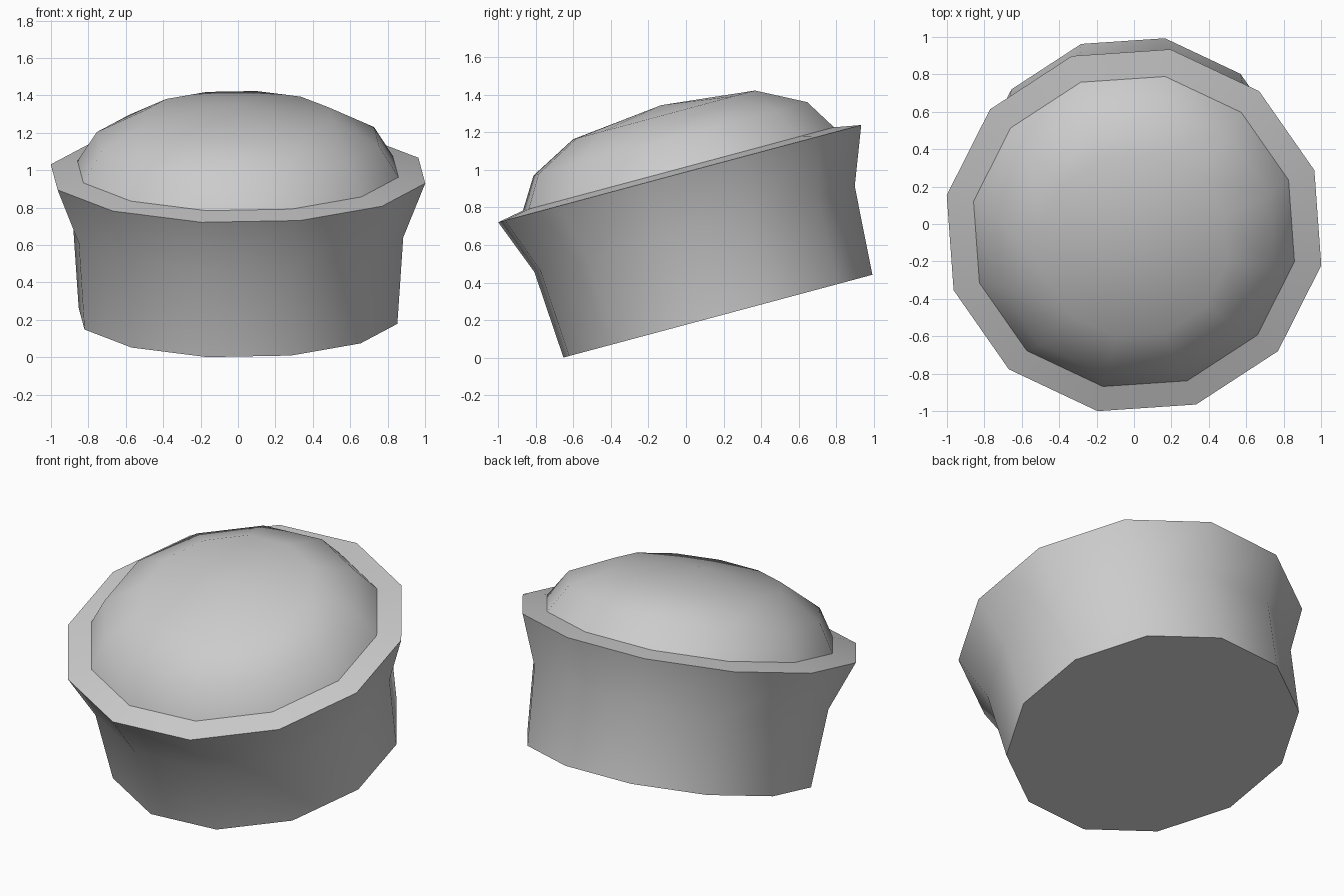
import bpy
import bmesh
from math import cos, sin, radians
from mathutils import Matrix

cube = bpy.data.objects.get("Cube")
if cube:
    bpy.data.objects.remove(cube, do_unlink=True)

SIDES = 12
TURN = radians(19)
TILT = radians(15)

# One plain grey for the whole cap
grey = bpy.data.materials.new("plain grey")
grey.use_nodes = True
colour = (0.6, 0.6, 0.6, 1)
grey.diffuse_color = colour
grey.node_tree.nodes["Principled BSDF"].inputs["Base Color"].default_value = colour

# Profile (radius, height): base, waist, flared rim, raised lip, dome rings
PROFILE = [(0.868, 0), (0.9, 0.48), (1.02, 0.786), (0.874, 0.812),
           (0.769, 0.978), (0.511, 1.11)]
POLE = 1.164


def ring(bm, radius, height):
    angles = [TURN + radians(360 * i / SIDES) for i in range(SIDES)]
    return [bm.verts.new((radius * cos(a), radius * sin(a), height)) for a in angles]


bm = bmesh.new()
rings = [ring(bm, r, h) for r, h in PROFILE]

# Flat underside and the walls between rings
bm.faces.new(rings[0][::-1])
for low, high in zip(rings, rings[1:]):
    for i in range(SIDES):
        j = (i + 1) % SIDES
        bm.faces.new((low[i], low[j], high[j], high[i]))

# Crown of the dome
pole = bm.verts.new((0, 0, POLE))
for i in range(SIDES):
    bm.faces.new((rings[-1][i], rings[-1][(i + 1) % SIDES], pole))

# Lean the cap so its lowest base corner touches the ground
bm.transform(Matrix.Translation((0, 0.17, 0.221)) @ Matrix.Rotation(TILT, 4, "X"))
mesh = bpy.data.meshes.new("domed_cap")
bm.to_mesh(mesh)
bm.free()
mesh.materials.append(grey)

cap = bpy.data.objects.new("domed_cap", mesh)
bpy.context.collection.objects.link(cap)
bpy.ops.object.select_all(action="DESELECT")
cap.select_set(True)
bpy.context.view_layer.objects.active = cap
bpy.ops.object.shade_smooth_by_angle(angle=radians(40))
